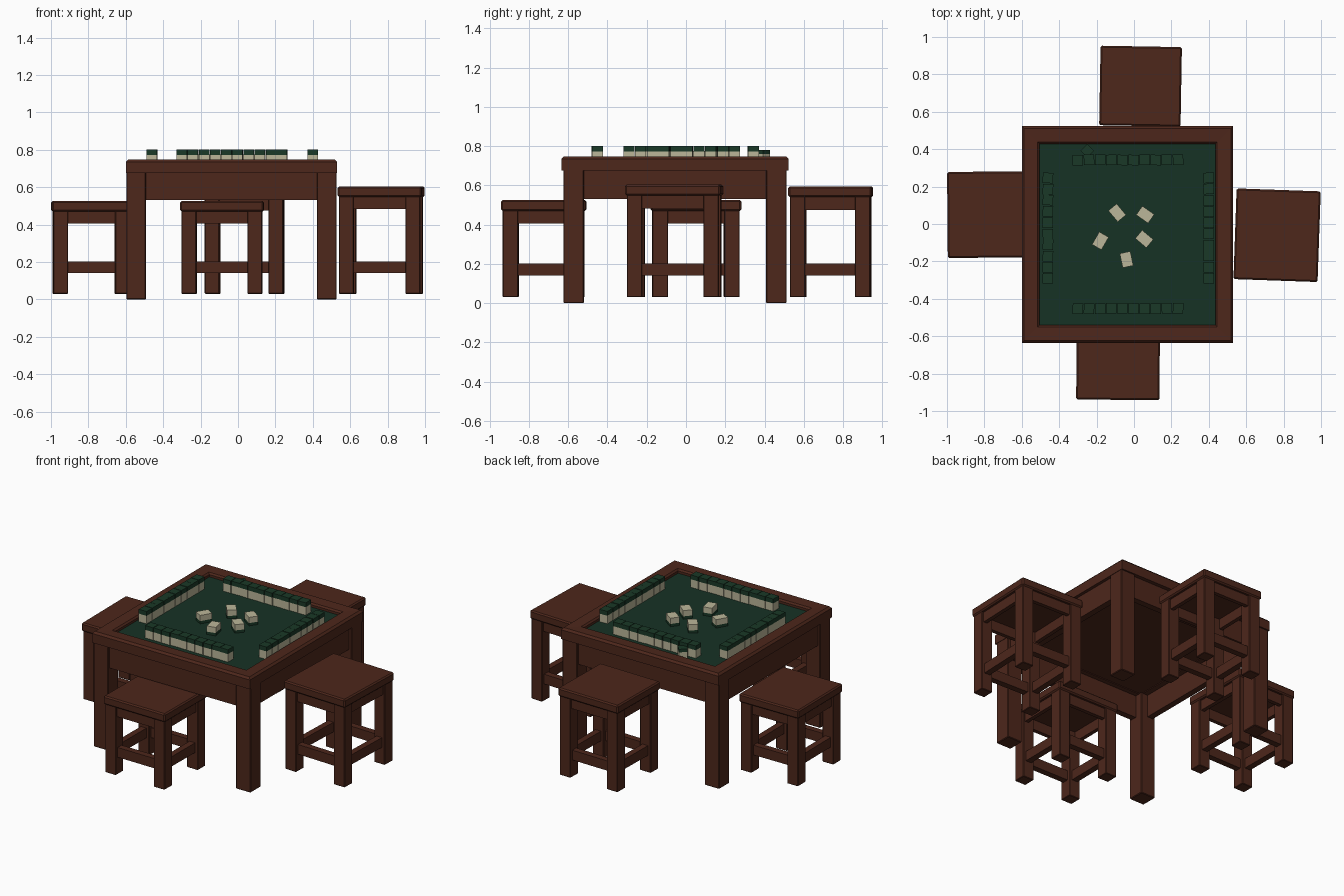
import bpy, bmesh, math, random
from mathutils import Matrix, Vector

if "Cube" in bpy.data.objects:
    bpy.data.objects.remove(bpy.data.objects["Cube"])

random.seed(4)


def mat(name, rgb):
    m = bpy.data.materials.new(name)
    m.diffuse_color = (*rgb, 1)
    m.use_nodes = True
    m.node_tree.nodes["Principled BSDF"].inputs["Base Color"].default_value = m.diffuse_color
    return m


WOOD = mat("dark_wood", (0.075, 0.02, 0.011))
FELT = mat("green_felt", (0.008, 0.032, 0.018))
IVORY = mat("ivory", (0.5, 0.47, 0.32))
JADE = mat("dark_green", (0.01, 0.04, 0.02))


def finish(name, bm, mats, bevel=0.0):
    bmesh.ops.recalc_face_normals(bm, faces=bm.faces)
    me = bpy.data.meshes.new(name)
    bm.to_mesh(me)
    bm.free()
    for m in mats:
        me.materials.append(m)
    ob = bpy.data.objects.new(name, me)
    bpy.context.collection.objects.link(ob)
    if bevel:
        mod = ob.modifiers.new("edge", 'BEVEL')
        mod.width, mod.segments = bevel, 1
    return ob


def add_box(bm, lo, hi, mi=0, xf=Matrix()):
    """Box between two corners, with material index and transform."""
    lo, hi = Vector(lo), Vector(hi)
    m = xf @ Matrix.Translation((lo + hi) / 2) @ Matrix.Diagonal((*(hi - lo), 1))
    vs = bmesh.ops.create_cube(bm, size=1, matrix=m)["verts"]
    for f in {f for v in vs for f in v.link_faces}:
        f.material_index = mi


def box(name, lo, hi, m, bevel=0.0, xf=Matrix()):
    bm = bmesh.new()
    add_box(bm, lo, hi, 0, xf)
    return finish(name, bm, [m], bevel)


# --- table ---
X0, X1, Y0, Y1 = -0.60, 0.53, -0.635, 0.523
FELT_Z = 0.72

# mitred rim: closed profile (inset, z) swept round the four corners
bm = bmesh.new()
profile = [(0, 0.675), (0, 0.735), (0.012, 0.748), (0.085, 0.745), (0.095, 0.735), (0.095, 0.675)]
rings = []
for cx, sx, cy, sy in ((X0, 1, Y0, 1), (X1, -1, Y0, 1), (X1, -1, Y1, -1), (X0, 1, Y1, -1)):
    rings.append([bm.verts.new((cx + sx * d, cy + sy * d, z)) for d, z in profile])
for i in range(4):
    a, b = rings[i], rings[(i + 1) % 4]
    for j in range(len(profile)):
        k = (j + 1) % len(profile)
        bm.faces.new((a[j], b[j], b[k], a[k]))
finish("table_rim", bm, [WOOD])

box("table_board", (X0 + 0.09, Y0 + 0.09, 0.68), (X1 - 0.09, Y1 - 0.09, 0.705), WOOD)
box("playing_felt", (X0 + 0.094, Y0 + 0.094, 0.705), (X1 - 0.094, Y1 - 0.094, FELT_Z), FELT)

L = 0.105
for sx, x in (("left", X0 + 0.003), ("right", X1 - L - 0.003)):
    for sy, y in (("front", Y0 + 0.01), ("back", Y1 - L - 0.01)):
        box(f"table_leg_{sy}_{sx}", (x, y, 0), (x + L, y + L, 0.68), WOOD, 0.004)
for side, y in (("front", Y0 + 0.025), ("back", Y1 - 0.065)):
    box(f"table_apron_{side}", (X0 + 0.1, y, 0.53), (X1 - 0.1, y + 0.04, 0.68), WOOD)
for side, x in (("left", X0 + 0.02), ("right", X1 - 0.06)):
    box(f"table_apron_{side}", (x, Y0 + 0.1, 0.53), (x + 0.04, Y1 - 0.1, 0.68), WOOD)


# --- stools ---
def stool(tag, cx, cy, w, d, top, rot):
    xf = Matrix.Translation((cx, cy, 0)) @ Matrix.Rotation(math.radians(rot), 4, 'Z')
    hx, hy, lg = w / 2, d / 2, 0.078
    box(f"{tag}_seat", (-hx, -hy, top - 0.055), (hx, hy, top), WOOD, 0.008, xf)
    ax, ay = hx - 0.008, hy - 0.008
    legs, rails = bmesh.new(), bmesh.new()
    for sx in (-1, 1):
        for sy in (-1, 1):
            x, y = sx * (ax - lg / 2), sy * (ay - lg / 2)
            add_box(legs, (x - lg / 2, y - lg / 2, 0.03), (x + lg / 2, y + lg / 2, top - 0.05), 0, xf)
    for s in (-1, 1):
        # apron under the seat, then the low stretcher
        for z0, z1, t, off in ((top - 0.12, top - 0.05, 0.025, 0.025), (0.14, 0.203, 0.04, 0.039)):
            y, x = s * (ay - off), s * (ax - off)
            add_box(rails, (-ax + 0.06, y - t / 2, z0), (ax - 0.06, y + t / 2, z1), 0, xf)
            add_box(rails, (x - t / 2, -ay + 0.06, z0), (x + t / 2, ay - 0.06, z1), 0, xf)
    finish(f"{tag}_legs", legs, [WOOD], 0.003)
    finish(f"{tag}_rails", rails, [WOOD])


stool("front_stool", -0.085, -0.725, 0.445, 0.43, 0.525, -0.5)
stool("back_stool", 0.035, 0.737, 0.435, 0.425, 0.595, -1)
stool("left_stool", -0.785, 0.05, 0.425, 0.46, 0.525, 0.5)
stool("right_stool", 0.765, -0.06, 0.45, 0.485, 0.603, -2)


# --- tiles ---
def tile(bm, x, y, rot, size, split, first, second):
    """Two-tone tile resting on the felt; split is the height of the colour change."""
    w, d, h = size
    xf = Matrix.Translation((x, y, FELT_Z)) @ Matrix.Rotation(math.radians(rot), 4, 'Z')
    add_box(bm, (-w / 2, -d / 2, 0), (w / 2, d / 2, split), first, xf)
    add_box(bm, (-w / 2, -d / 2, split), (w / 2, d / 2, h), second, xf)


N, PITCH = 10, 0.0595
for name, fixed, start, along_x in (("front", -0.452, -0.30, True), ("back", 0.342, -0.30, True),
                                    ("left", -0.46, -0.29, False), ("right", 0.40, -0.29, False)):
    bm = bmesh.new()
    for i in range(N):
        p = start + i * PITCH
        x, y = (p, fixed) if along_x else (fixed, p)
        j = random.uniform(-0.002, 0.002)
        tile(bm, x, y + j, random.uniform(-2, 2), (0.056, 0.056, 0.08), 0.052, 0, 1)
    finish(f"{name}_tile_row", bm, [IVORY, JADE])

bm = bmesh.new()
for x, y, r in ((-0.09, 0.06, 40), (0.06, 0.05, 55), (-0.18, -0.09, -30), (0.055, -0.08, 50), (-0.04, -0.19, 12)):
    tile(bm, x, y, r, (0.058, 0.078, 0.055), 0.018, 1, 0)
tile(bm, -0.25, 0.392, 45, (0.052, 0.052, 0.06), 0.04, 0, 1)
finish("loose_tiles", bm, [IVORY, JADE])
